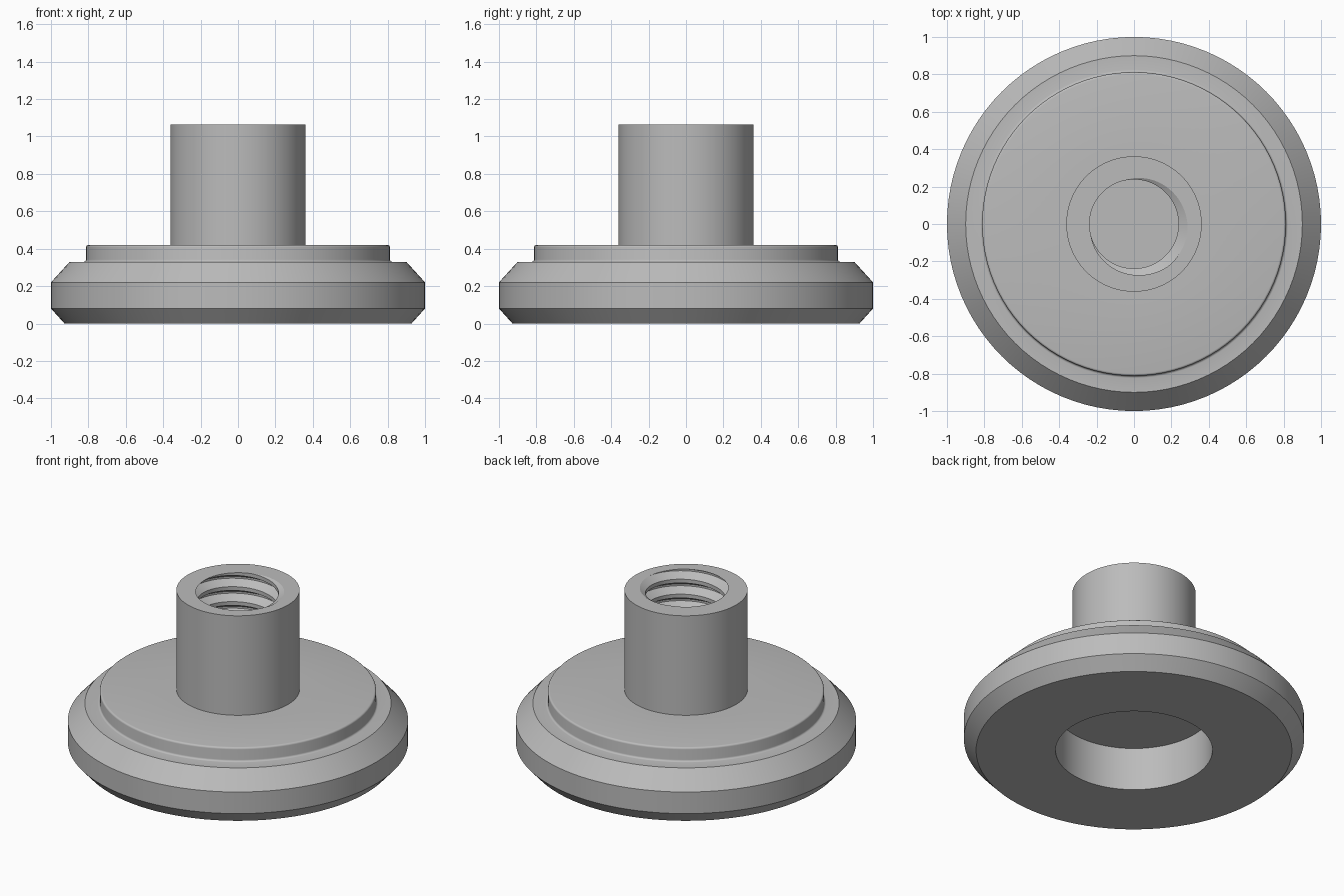
import bpy
import bmesh
from math import sin, cos, tau, radians, pi

cube = bpy.data.objects.get("Cube")
if cube:
    bpy.data.objects.remove(cube)

SEGMENTS = 96
TOP, FLOOR = 1.065, 0.4           # threaded hole mouth and floor
MINOR, MAJOR, PITCH = 0.238, 0.29, 0.097
START = radians(-30)              # where the groove runs out at the mouth
ROOT, CREST = 0.06, 0.375         # thread corners, as fractions of a pitch


def thread_radius(phase):
    """Radius of the threaded wall at a position within one pitch."""
    d = abs(phase - round(phase))
    t = min(max((d - ROOT) / (CREST - ROOT), 0), 1)
    return MAJOR + (MINOR - MAJOR) * t


def fillet(cx, cz, r, a0, a1, steps=4):
    """Points on a small arc in the turned profile."""
    angles = [radians(a0 + (a1 - a0) * i / steps) for i in range(steps + 1)]
    return [(cx + r * cos(a), cz + r * sin(a)) for a in angles]


# Outside of the body, from the stem rim down and round into the lower bore
outside = [(0.362, TOP), (0.362, 0.42)]
outside += fillet(0.8, 0.408, 0.012, 90, 0)        # rounded step edge
outside += fillet(0.824, 0.342, 0.012, 180, 270)   # step root
outside += [(0.9, 0.33), (1, 0.22), (1, 0.08), (0.928, 0),
            (0.461, 0), (0.461, 0.279), (0, 0.279)]


def column(angle):
    """Full section at one angle: hole floor, thread, then the outside."""
    turn = (angle - START) / tau
    points = [(0, FLOOR)]
    turns = int((TOP - FLOOR) / PITCH) + 3
    for k in range(-turns, 2):
        for u in (-CREST, -ROOT, ROOT, CREST):
            z = min(max(TOP + PITCH * (k + u + turn), FLOOR), TOP)
            points.append((thread_radius((z - TOP) / PITCH - turn), z))
    return points + outside


# Turn the section round the axis, with the thread rows climbing as a helix
bm = bmesh.new()
previous = None
for i in range(SEGMENTS + 1):
    a = tau * i / SEGMENTS
    ring = [bm.verts.new((r * cos(a), r * sin(a), z)) for r, z in column(a)]
    if previous:
        for j in range(len(ring) - 1):
            bm.faces.new((previous[j], ring[j], ring[j + 1], previous[j + 1]))
    previous = ring
bmesh.ops.remove_doubles(bm, verts=bm.verts, dist=0.0002)
bmesh.ops.recalc_face_normals(bm, faces=bm.faces)

mesh = bpy.data.meshes.new("threaded_flange_body")
bm.to_mesh(mesh)
bm.free()
body = bpy.data.objects.new("threaded_flange_body", mesh)
bpy.context.collection.objects.link(body)

# Plain grey metal
grey = bpy.data.materials.new("plain_grey")
grey.use_nodes = True
colour = (0.5, 0.5, 0.5, 1)
grey.diffuse_color = colour
grey.node_tree.nodes["Principled BSDF"].inputs["Base Color"].default_value = colour
mesh.materials.append(grey)

bpy.ops.object.select_all(action="DESELECT")
body.select_set(True)
bpy.context.view_layer.objects.active = body
bpy.ops.object.shade_smooth_by_angle(angle=radians(30))
